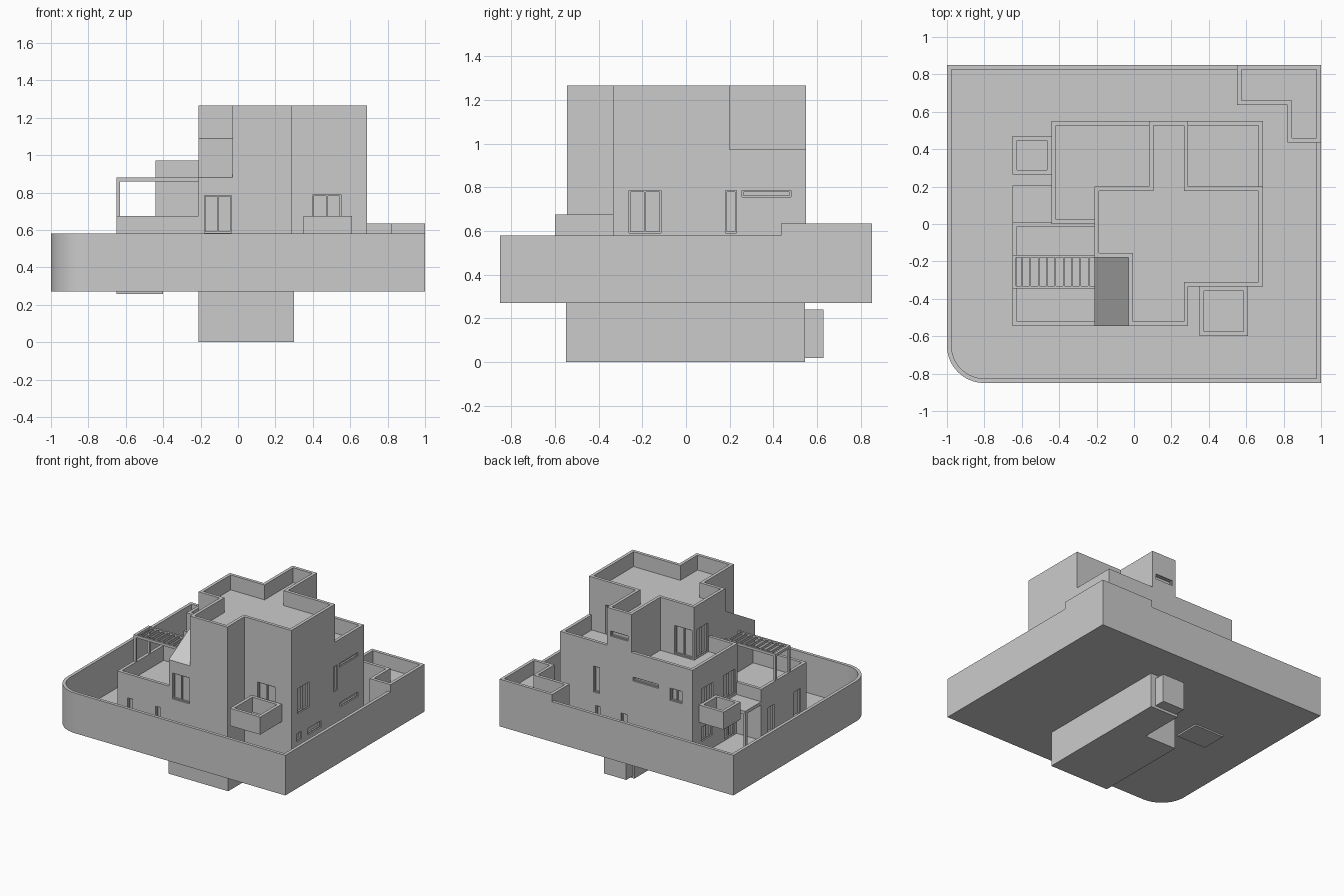
import bpy, bmesh, math
from mathutils import Vector

if "Cube" in bpy.data.objects:
    bpy.data.objects.remove(bpy.data.objects["Cube"])

T = 0.024          # wall / parapet thickness
G = 0.275          # yard level


def finish(name, bm):
    bmesh.ops.recalc_face_normals(bm, faces=bm.faces)
    me = bpy.data.meshes.new(name)
    bm.to_mesh(me)
    bm.free()
    ob = bpy.data.objects.new(name, me)
    bpy.context.collection.objects.link(ob)
    return ob


def add_box(bm, x0, x1, y0, y1, z0, z1):
    vs = bmesh.ops.create_cube(bm, size=1)["verts"]
    for v in vs:
        v.co = ((x0 + x1) / 2 + v.co.x * (x1 - x0),
                (y0 + y1) / 2 + v.co.y * (y1 - y0),
                (z0 + z1) / 2 + v.co.z * (z1 - z0))


def boxes(name, items):
    bm = bmesh.new()
    for b in items:
        add_box(bm, *b)
    return finish(name, bm)


def inset(pts, t):
    out, n = [], len(pts)
    for i in range(n):
        p = Vector(pts[i])
        a = (p - Vector(pts[i - 1])).normalized()
        b = (Vector(pts[(i + 1) % n]) - p).normalized()
        n1, n2 = Vector((-a.y, a.x)), Vector((-b.y, b.x))
        out.append(p + (n1 + n2) * (t / (1 + n1.dot(n2))))
    return out


def stacked(name, rings):
    """Skin a list of (outline, z) rings, capped at both ends."""
    bm = bmesh.new()
    loops = [[bm.verts.new((p[0], p[1], z)) for p in pts] for pts, z in rings]
    for lo, hi in zip(loops, loops[1:]):
        for i in range(len(lo)):
            j = (i + 1) % len(lo)
            bm.faces.new((lo[i], lo[j], hi[j], hi[i]))
    bm.faces.new(loops[0])
    bm.faces.new(loops[-1])
    return finish(name, bm)


def walled(name, pts, bottom, floor, top):
    """Solid body with a sunken roof or floor behind a parapet (outline CCW)."""
    inner = inset(pts, T)
    return stacked(name, [(pts, bottom), (pts, top), (inner, top), (inner, floor)])


def rect(x0, x1, y0, y1):
    return [(x0, y0), (x1, y0), (x1, y1), (x0, y1)]


# yard with boundary wall, one rounded corner
R = 0.2
arc = [(-1 + R - R * math.cos(a), -0.85 + R - R * math.sin(a))
       for a in [math.radians(90 * i / 16) for i in range(17)]]
walled("boundary_wall", arc + [(1, -0.85), (1, 0.85), (-1, 0.85)], 0.27, G + 0.005, 0.58)

# corner outbuilding
walled("outbuilding", [(0.55, 0.635), (0.82, 0.635), (0.82, 0.435), (1, 0.435),
                       (1, 0.85), (0.55, 0.85)], G, 0.53, 0.635)

# basement, light well and entry pit
L = [(-0.21, -0.548), (0.3, -0.548), (0.3, 0.545), (0.06, 0.545), (0.06, 0.2), (-0.21, 0.2)]
stacked("basement", [(L, 0.0), (L, 0.272)])
boxes("light_well", [(0.07, 0.26, 0.54, 0.63, 0.02, 0.24)])
boxes("entry_slab", [(-0.65, -0.4, 0.0, 0.2, 0.258, 0.272)])

# house volumes
tower = walled("tower", [(-0.21, -0.18), (-0.03, -0.18), (-0.03, -0.545), (0.29, -0.545),
                         (0.29, -0.335), (0.69, -0.335), (0.69, 0.2), (0.29, 0.2),
                         (0.29, 0.55), (0.08, 0.55), (0.08, 0.2), (-0.21, 0.2)],
               G, 1.15, 1.265)
k = T + 0.004
back_left = walled("back_left_terrace", [(-0.44, 0), (-0.21, 0), (-0.21 + k, 0), (-0.21 + k, 0.2 - k),
                                         (0.08 + k, 0.2 - k), (0.08 + k, 0.55), (-0.44, 0.55)],
                   G, 0.855, 0.972)
back_right = walled("back_right_terrace", rect(0.29 - k, 0.69, 0.2 - k, 0.55), G, 0.855, 0.972)
left_wing = walled("left_wing", rect(-0.65, -0.21 + k, -0.545, 0.01), G, 0.56, 0.675)

# stair volume with sloped roof
bm = bmesh.new()
prof = [(-0.545, G), (-0.545, 0.88), (-0.17, 1.096), (-0.17, G)]
f = bm.faces.new([bm.verts.new((-0.21, y, z)) for y, z in prof])
r = bmesh.ops.extrude_face_region(bm, geom=[f])
bmesh.ops.translate(bm, vec=(0.19, 0, 0),
                    verts=[v for v in r["geom"] if isinstance(v, bmesh.types.BMVert)])
stair = finish("stair_volume", bm)

# windows: (axis, wall position, outward sign, u0, u1, z0, z1)
W = [
    ("x", 0.69, 1, -0.26, -0.115, 0.59, 0.785), ("x", 0.69, 1, 0.18, 0.23, 0.59, 0.785),
    ("x", 0.69, 1, 0.255, 0.48, 0.755, 0.785), ("x", 0.69, 1, -0.27, -0.21, 0.38, 0.44),
    ("x", 0.69, 1, -0.13, 0.03, 0.38, 0.43), ("x", 0.69, 1, 0.26, 0.48, 0.445, 0.48),
    ("y", -0.545, -1, -0.18, -0.035, 0.585, 0.785), ("y", -0.335, -1, 0.40, 0.55, 0.565, 0.79),
    ("y", -0.545, -1, -0.565, -0.52, 0.40, 0.49), ("y", -0.545, -1, -0.325, -0.28, 0.40, 0.49),
    ("y", 0.55, 1, 0.355, 0.405, 0.58, 0.78), ("y", 0.55, 1, -0.15, 0.07, 0.755, 0.785),
    ("y", 0.55, 1, -0.35, -0.25, 0.69, 0.785), ("y", 0.55, 1, 0.35, 0.39, 0.39, 0.48),
    ("y", 0.55, 1, 0.12, 0.17, 0.39, 0.48), ("y", 0.55, 1, 0.11, 0.26, 1.05, 1.09),
    ("x", -0.44, -1, 0.31, 0.44, 0.38, 0.49), ("x", -0.44, -1, 0.30, 0.43, 0.565, 0.785),
    ("x", -0.44, -1, 0.03, 0.17, 0.60, 0.785), ("x", -0.44, -1, 0.04, 0.15, 0.285, 0.50),
    ("x", -0.65, -1, -0.15, -0.07, 0.30, 0.50), ("x", -0.65, -1, -0.47, -0.39, 0.30, 0.50),
    ("y", 0.2, 1, -0.19, -0.04, 0.86, 1.08), ("y", 0.2, 1, 0.42, 0.55, 0.86, 1.08),
    ("x", -0.21, -1, 0.03, 0.165, 0.86, 1.08),
]


def wall_box(w, u0, u1, z0, z1, d0, d1):
    a, b = sorted((w[1] - w[2] * d0, w[1] - w[2] * d1))
    return (a, b, u0, u1, z0, z1) if w[0] == "x" else (u0, u1, a, b, z0, z1)


# recess the openings into the walls
cutter = boxes("window_cutter", [wall_box(w, *w[3:], -0.03, 0.022) for w in W])
cutter.hide_render = True
for ob in (tower, back_left, back_right, left_wing, stair):
    m = ob.modifiers.new("openings", "BOOLEAN")
    m.operation, m.solver, m.object = "DIFFERENCE", "EXACT", cutter
    bpy.context.view_layer.objects.active = ob
    bpy.ops.object.modifier_apply(modifier=m.name)
bpy.data.objects.remove(cutter)

# frames with a central mullion on wide openings
bars, s = [], 0.007
for w in W:
    u0, u1, z0, z1 = w[3:]
    parts = [(u0, u0 + s, z0, z1), (u1 - s, u1, z0, z1),
             (u0 + s, u1 - s, z0, z0 + s), (u0 + s, u1 - s, z1 - s, z1)]
    if u1 - u0 > 0.09 and z1 - z0 > 0.09:
        c = (u0 + u1) / 2
        parts.append((c - s / 2, c + s / 2, z0 + s, z1 - s))
    bars += [wall_box(w, *p, 0.01, 0.023) for p in parts]
boxes("window_frames", bars)

# balconies and entrance canopy
walled("front_balcony", rect(0.35, 0.61, -0.6, -0.335), 0.54, 0.56, 0.675)
walled("left_balcony", rect(-0.65, -0.44, 0.265, 0.47), 0.54, 0.56, 0.675)
boxes("entrance_canopy", [(-0.65, -0.44, 0.01, 0.205, 0.555, 0.58),
                          (-0.65, -0.63, 0.18, 0.2, G, 0.556)])

# pergola over the left terrace
parts = []
for y in (-0.345, -0.18):
    parts += [(-0.65, -0.205, y, y + 0.014, 0.86, 0.88),
              (-0.65, -0.63, y, y + 0.014, 0.67, 0.861)]
parts.append((-0.65, -0.63, -0.335, -0.178, 0.86, 0.88))
for i in range(9):
    x = -0.602 + i * 0.0445
    parts.append((x, x + 0.007, -0.335, -0.178, 0.864, 0.88))
boxes("pergola", parts)
